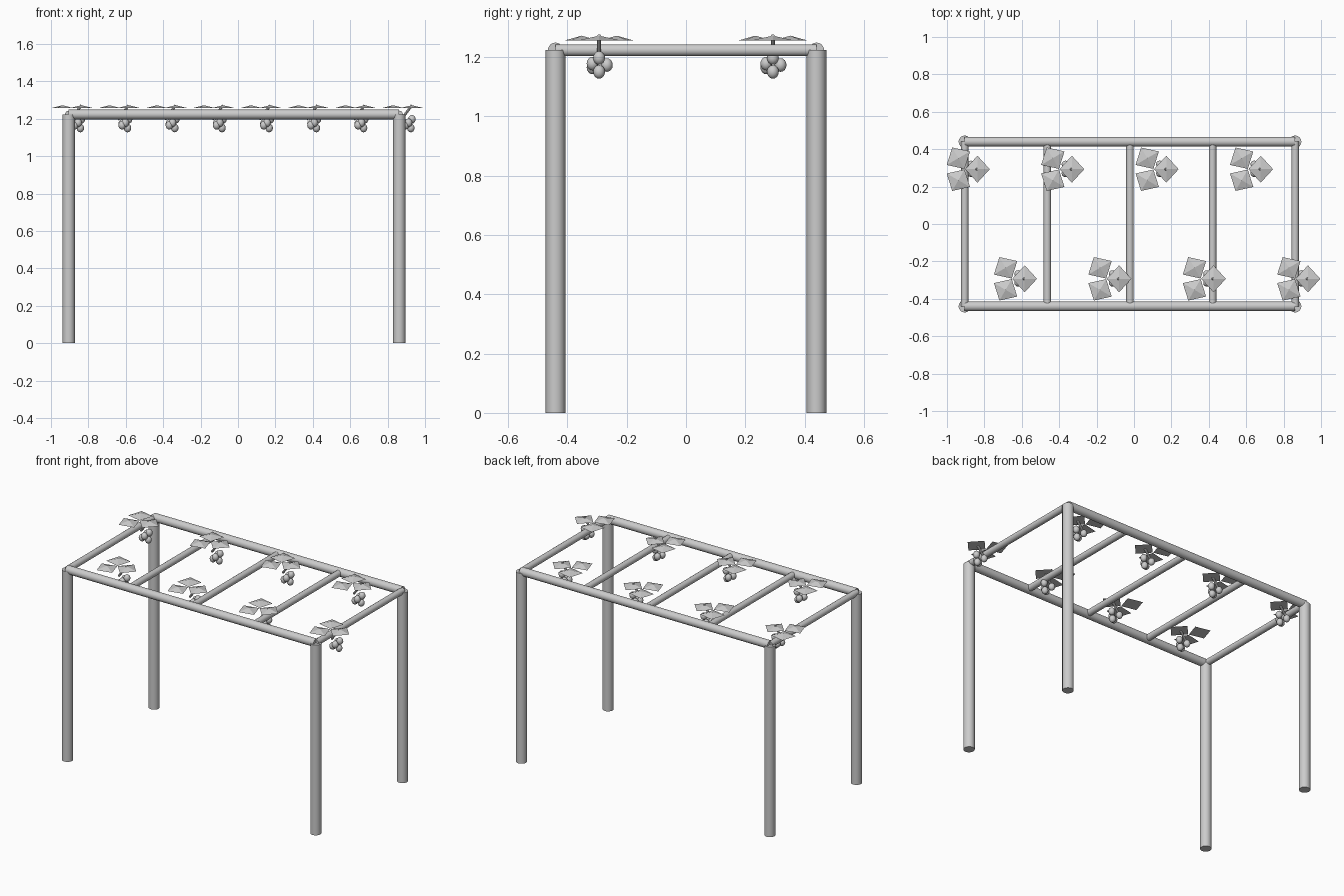
import bpy, bmesh, math
from mathutils import Vector

if "Cube" in bpy.data.objects:
    bpy.data.objects.remove(bpy.data.objects["Cube"])

grey = bpy.data.materials.new("plain grey")
grey.diffuse_color = (0.6, 0.6, 0.6, 1)
grey.use_nodes = True
grey.node_tree.nodes["Principled BSDF"].inputs["Base Color"].default_value = grey.diffuse_color


def finish(name, bm, smooth=True):
    me = bpy.data.meshes.new(name)
    bm.to_mesh(me)
    bm.free()
    me.materials.append(grey)
    ob = bpy.data.objects.new(name, me)
    bpy.context.collection.objects.link(ob)
    if smooth:
        bpy.context.view_layer.objects.active = ob
        ob.select_set(True)
        bpy.ops.object.shade_smooth_by_angle(angle=math.radians(40))
        ob.select_set(False)
    return ob


def rod(name, a, b, r, sides=16):
    a, b = Vector(a), Vector(b)
    bm = bmesh.new()
    bmesh.ops.create_cone(bm, cap_ends=True, segments=sides, radius1=r, radius2=r, depth=(b - a).length)
    bm.transform((b - a).to_track_quat('Z', 'Y').to_matrix().to_4x4())
    bmesh.ops.translate(bm, verts=bm.verts, vec=(a + b) / 2)
    return finish(name, bm)


X0, X1, Y, TOP = -0.905, 0.862, 0.44, 1.223

# posts and long beams
for y in (-Y, Y):
    for x in (X0, X1):
        rod("post", (x, y, 0), (x, y, TOP), 0.033)
    rod("long_beam", (X0, y, TOP), (X1, y, TOP), 0.026)

# cross bars
for i in range(5):
    x = X0 + (X1 - X0) * i / 4
    rod("cross_bar", (x, -Y, TOP), (x, Y, TOP), 0.02)

# vine sprigs, alternating between the two sides
for i in range(8):
    cx = X0 + (X1 - X0) * i / 7
    cy = 0.293 if i % 2 == 0 else -0.293
    rod("vine_stem", (cx + 0.01, cy, 1.195), (cx + 0.068, cy, 1.272), 0.007, 8)
    # three low pyramid leaves
    for k in range(3):
        a = math.radians(120 * k)
        bm = bmesh.new()
        ring = [bm.verts.new((0.066 * math.cos(j * math.pi / 2), 0.072 * math.sin(j * math.pi / 2), 0)) for j in range(4)]
        tip = bm.verts.new((0, 0, 0.016))
        for j in range(4):
            bm.faces.new((ring[j], ring[(j + 1) % 4], tip))
        bm.faces.new(ring[::-1])
        leaf = finish("leaf", bm, False)
        leaf.rotation_euler.z = a
        leaf.location = (cx + 0.068 * math.cos(a), cy + 0.068 * math.sin(a), 1.256)
    # grape bunch
    for dx, dy, z in ((0.068, 0, 1.197), (0.033, 0.026, 1.173), (0.033, -0.022, 1.165),
                      (0.062, 0.0, 1.15), (0.05, -0.022, 1.178)):
        bm = bmesh.new()
        bmesh.ops.create_uvsphere(bm, u_segments=12, v_segments=8, radius=0.02)
        bmesh.ops.scale(bm, verts=bm.verts, vec=(1, 1, 1.15))
        grape = finish("grape", bm)
        grape.location = (cx + dx, cy + dy, z)
